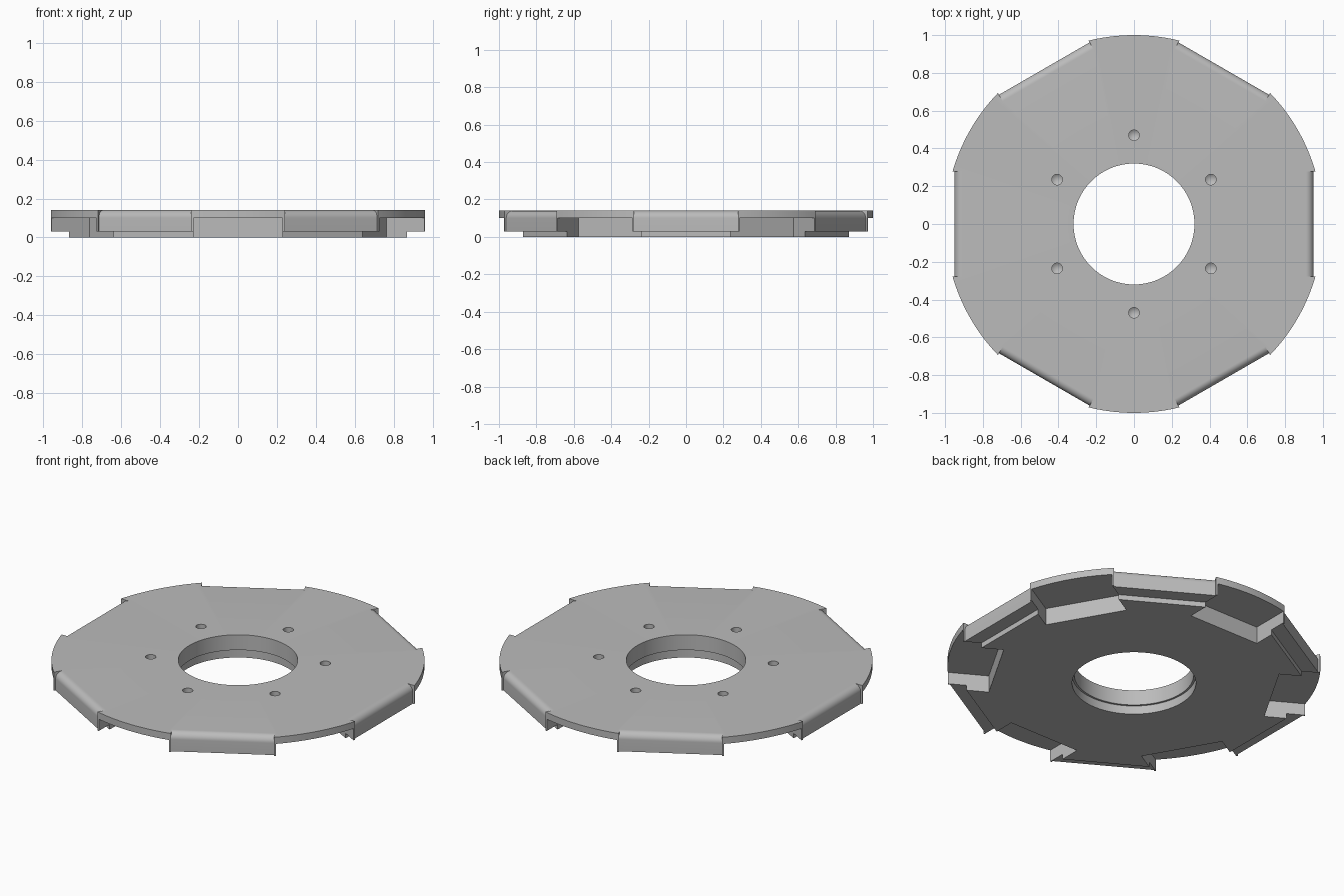
import bpy, bmesh
from math import cos, sin, pi, radians
from mathutils import Matrix, Vector

cube = bpy.data.objects.get("Cube")
if cube:
    bpy.data.objects.remove(cube)

HEIGHT = 0.14
grey = bpy.data.materials.new("machined grey")
grey.use_nodes = True
colour = (0.5, 0.5, 0.5, 1)
grey.diffuse_color = colour
grey.node_tree.nodes["Principled BSDF"].inputs["Base Color"].default_value = colour


def finish(name, bm):
    bmesh.ops.recalc_face_normals(bm, faces=bm.faces)
    mesh = bpy.data.meshes.new(name)
    bm.to_mesh(mesh)
    bm.free()
    mesh.materials.append(grey)
    obj = bpy.data.objects.new(name, mesh)
    bpy.context.collection.objects.link(obj)
    return obj


def lathe(bm, profile, segments, centre=(0, 0)):
    """Revolve a closed (radius, z) profile about a vertical axis."""
    rings = []
    for i in range(segments):
        a = 2 * pi * i / segments
        rings.append([bm.verts.new((centre[0] + r * cos(a), centre[1] + r * sin(a), z))
                      for r, z in profile])
    n = len(profile)
    for i, ring in enumerate(rings):
        nxt = rings[(i + 1) % segments]
        for j in range(n):
            k = (j + 1) % n
            bm.faces.new((ring[j], nxt[j], nxt[k], ring[k]))


def prism(bm, profile, half_width, angle):
    """Extrude an (outward, z) profile sideways and turn it to an angle."""
    turn = Matrix.Rotation(angle, 3, 'Z')
    sides = [[bm.verts.new(turn @ Vector((x, y, z))) for x, z in profile]
             for y in (-half_width, half_width)]
    bm.faces.new(sides[0])
    bm.faces.new(sides[1])
    n = len(profile)
    for j in range(n):
        k = (j + 1) % n
        bm.faces.new((sides[0][j], sides[0][k], sides[1][k], sides[1][j]))


def prism_ring(name, profile, half_width, start):
    bm = bmesh.new()
    for i in range(6):
        prism(bm, profile, half_width, radians(start + 60 * i))
    return finish(name, bm)


def box(inner, top):
    return [(inner, -0.1), (1.2, -0.1), (1.2, top), (inner, top)]


# Disc with a stepped centre bore
bm = bmesh.new()
lathe(bm, [(0.32, HEIGHT), (1, HEIGHT), (1, 0), (0.332, 0), (0.332, 0.05), (0.32, 0.05)], 180)
disc = finish("flanged_disc", bm)

# Six flats with a rounded upper edge
flat, radius = 0.95, 0.04
arc = [(flat - radius + radius * cos(a), HEIGHT - radius + radius * sin(a))
       for a in (pi / 2 * i / 10 for i in range(11))]
flat_profile = [(flat, -0.1)] + arc + [(flat - radius, 0.3), (1.2, 0.3), (1.2, -0.1)]
cutters = [prism_ring("flat_cutter", flat_profile, 0.277, 0)]

# Shallow step under each flat, and deep pockets under the arcs
cutters.append(prism_ring("step_cutter", box(0.87, 0.03), 0.4, 0))
cutters.append(prism_ring("pocket_cutter", box(0.75, 0.10), 0.23, 30))

# Blind drilled holes with conical bottoms
bm = bmesh.new()
for i in range(6):
    a = radians(30 + 60 * i)
    lathe(bm, [(0.028, 0.2), (0.028, 0.08), (0.0005, 0.06), (0.0005, 0.2)], 32,
          (0.47 * cos(a), 0.47 * sin(a)))
# close the tiny core of each drill
bmesh.ops.remove_doubles(bm, verts=bm.verts, dist=0.0012)
bmesh.ops.dissolve_degenerate(bm, edges=bm.edges, dist=0.0001)
loose = [f for f in bm.faces if f.calc_area() < 1e-9]
bmesh.ops.delete(bm, geom=loose, context='FACES')
bmesh.ops.holes_fill(bm, edges=bm.edges, sides=0)
cutters.append(finish("drill_cutter", bm))

# Cut the disc
for cutter in cutters:
    cutter.hide_render = True
    mod = disc.modifiers.new(cutter.name, 'BOOLEAN')
    mod.operation = 'DIFFERENCE'
    mod.solver = 'EXACT'
    mod.object = cutter

bpy.context.view_layer.update()
graph = bpy.context.evaluated_depsgraph_get()
result = bpy.data.meshes.new_from_object(disc.evaluated_get(graph))
disc.modifiers.clear()
disc.data = result
for cutter in cutters:
    bpy.data.objects.remove(cutter)

# Smooth the curved walls, keep machined edges sharp
bpy.ops.object.select_all(action='DESELECT')
disc.select_set(True)
bpy.context.view_layer.objects.active = disc
bpy.ops.object.shade_smooth_by_angle(angle=radians(30))
